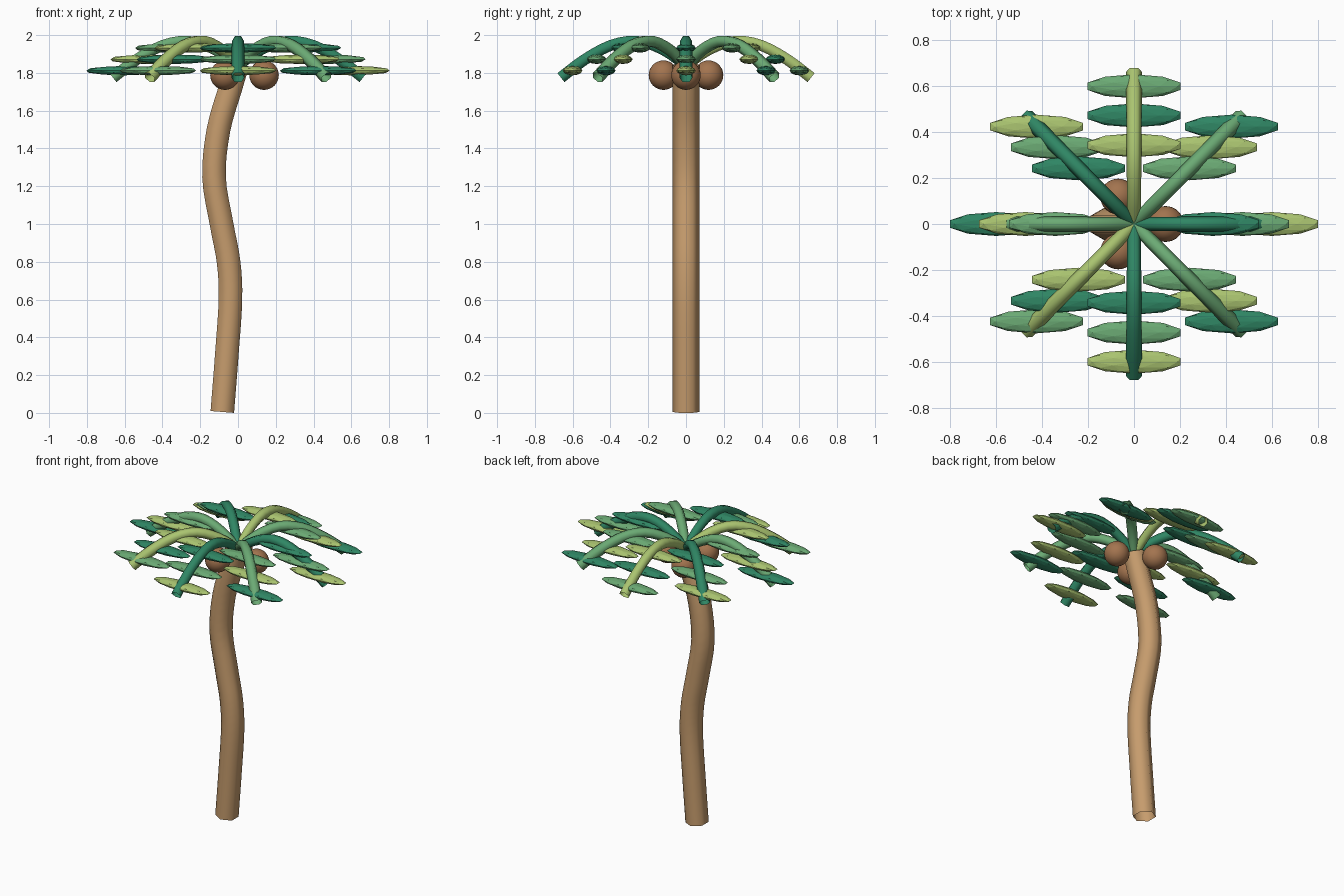
import bpy, bmesh, math
from mathutils import Vector, Matrix

if "Cube" in bpy.data.objects:
    bpy.data.objects.remove(bpy.data.objects["Cube"])


def srgb(h):
    c = [int(h[i:i + 2], 16) / 255 for i in (0, 2, 4)]
    return [x / 12.92 if x <= 0.04045 else ((x + 0.055) / 1.055) ** 2.4 for x in c] + [1]


def material(name, h):
    m = bpy.data.materials.new(name)
    m.diffuse_color = srgb(h)
    m.use_nodes = True
    m.node_tree.nodes["Principled BSDF"].inputs["Base Color"].default_value = m.diffuse_color
    return m


BARK = material("tan_bark", "C69C6D")
NUT = material("coconut_brown", "A3744F")
GREENS = {"D": material("dark_green", "2F8664"),
          "M": material("mid_green", "6BAA74"),
          "L": material("light_green", "AAC470")}


def finish(bm, name, mat, smooth):
    bmesh.ops.recalc_face_normals(bm, faces=bm.faces)
    for f in bm.faces:
        f.smooth = smooth
    me = bpy.data.meshes.new(name)
    bm.to_mesh(me)
    bm.free()
    me.materials.append(mat)
    ob = bpy.data.objects.new(name, me)
    bpy.context.collection.objects.link(ob)
    return ob


def spline(pts, steps):
    """Catmull-Rom samples through the points."""
    p = [2 * pts[0] - pts[1]] + pts + [2 * pts[-1] - pts[-2]]
    out = []
    for i in range(1, len(p) - 2):
        a, b, c, d = p[i - 1:i + 3]
        for s in range(steps):
            t = s / steps
            out.append(0.5 * (2 * b + (c - a) * t + (2 * a - 5 * b + 4 * c - d) * t * t
                              + (3 * b - a - 3 * c + d) * t ** 3))
    return out + [pts[-1]]


def tube(name, path, side, r0, r1, mat):
    """Open six-sided tube along a planar path; side is the plane normal."""
    bm = bmesh.new()
    rings = []
    n = len(path) - 1
    for i, p in enumerate(path):
        t = (path[min(i + 1, n)] - path[max(i - 1, 0)]).normalized()
        b = t.cross(side)
        r = r0 + (r1 - r0) * i / n
        rings.append([bm.verts.new(p + r * (math.cos(k * math.pi / 3) * side
                                            + math.sin(k * math.pi / 3) * b)) for k in range(6)])
    for a, b in zip(rings, rings[1:]):
        for k in range(6):
            bm.faces.new((a[k], a[(k + 1) % 6], b[(k + 1) % 6], b[k]))
    return finish(bm, name, mat, True)


# Curved trunk
trunk = [(-0.083, 0.005), (-0.06, 0.3), (-0.04, 0.6), (-0.05, 0.8), (-0.087, 1.0),
         (-0.127, 1.25), (-0.103, 1.5), (-0.04, 1.72), (-0.005, 1.84)]
tube("trunk", spline([Vector((x, 0, z)) for x, z in trunk], 4), Vector((0, 1, 0)),
     0.072, 0.072, BARK)

# Three coconuts around the top of the trunk
for i in range(3):
    a = i * math.tau / 3
    bm = bmesh.new()
    bmesh.ops.create_uvsphere(bm, u_segments=32, v_segments=16, radius=0.078)
    bmesh.ops.translate(bm, verts=bm.verts,
                        vec=(0.138 * math.cos(a), 0.138 * math.sin(a), 1.788))
    finish(bm, f"coconut_{i + 1}", NUT, True)

# Eight arched frond stems, each with three leaflets lying along x
ARCH = [(0, 1.835), (0.12, 1.92), (0.26, 1.968), (0.4, 1.945), (0.54, 1.868), (0.662, 1.775)]
LEAF_POS = [(0.6, 1.812), (0.473, 1.872), (0.343, 1.932)]
STEM_COLOURS = "DMLDMLDM"
LEAF_COLOURS = ["LMD", "DLM", "MDL", "LMD", "DLM", "MDL", "LMD", "DLM"]
for i in range(8):
    a = i * math.pi / 4
    d = Vector((math.cos(a), math.sin(a), 0))
    side = Vector((-d.y, d.x, 0))
    path = spline([d * r + Vector((0, 0, z)) for r, z in ARCH], 3)
    tube(f"frond_stem_{i + 1}", path, side, 0.030, 0.035, GREENS[STEM_COLOURS[i]])
    for j, (r, z) in enumerate(LEAF_POS):
        bm = bmesh.new()
        bmesh.ops.create_icosphere(bm, subdivisions=2, radius=1)
        bmesh.ops.transform(bm, verts=bm.verts, matrix=Matrix.Translation(d * r + Vector((0, 0, z)))
                            @ Matrix.Diagonal((0.213, 0.052, 0.025, 1)))
        finish(bm, f"leaflet_{i + 1}_{j + 1}", GREENS[LEAF_COLOURS[i][j]], False)
